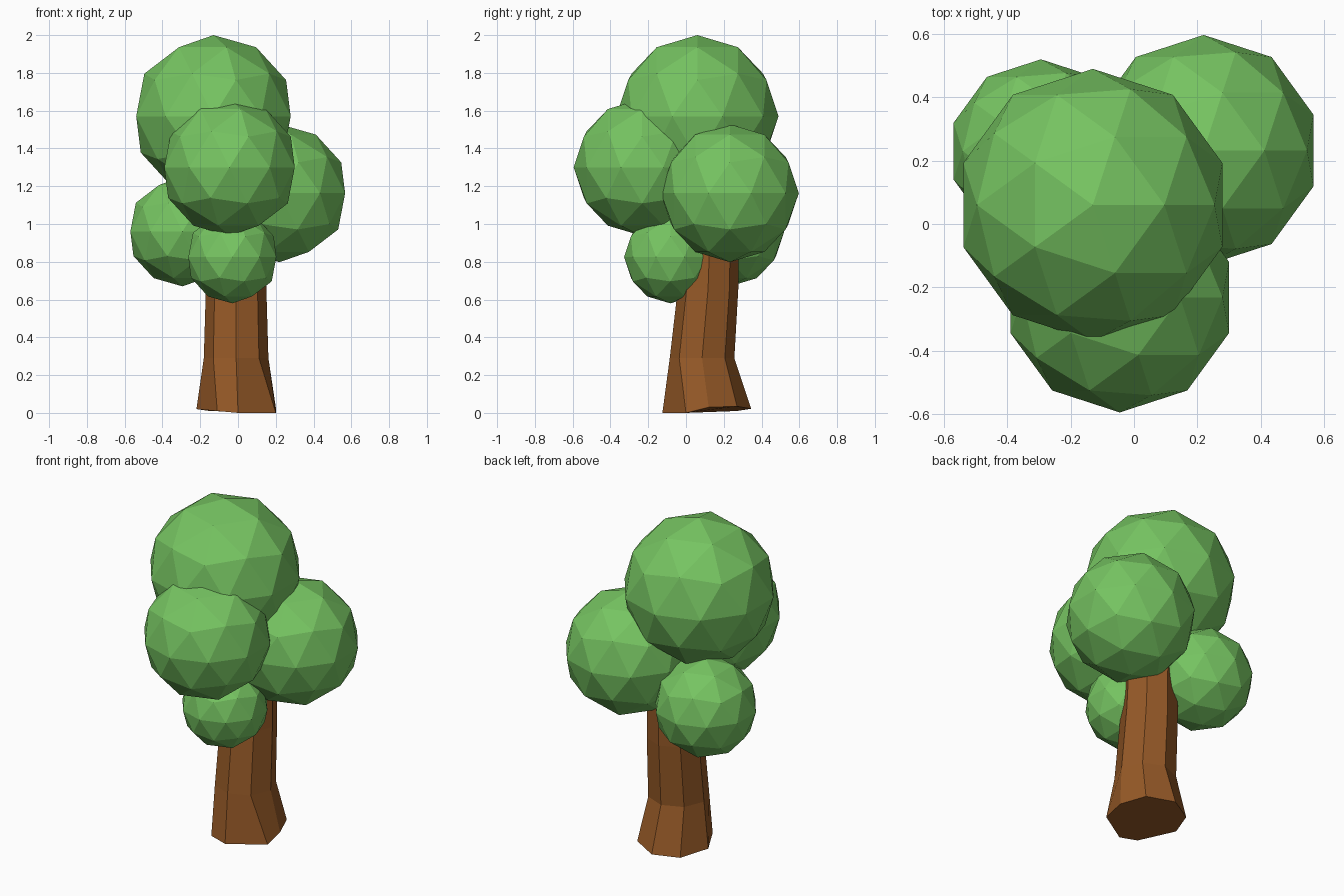
import bpy, bmesh, math

if "Cube" in bpy.data.objects:
    bpy.data.objects.remove(bpy.data.objects["Cube"])


def material(name, color):
    m = bpy.data.materials.new(name)
    m.diffuse_color = (*color, 1)
    m.use_nodes = True
    m.node_tree.nodes["Principled BSDF"].inputs["Base Color"].default_value = m.diffuse_color
    return m


def add_object(name, bm, mat):
    bmesh.ops.recalc_face_normals(bm, faces=bm.faces)
    mesh = bpy.data.meshes.new(name)
    bm.to_mesh(mesh)
    bm.free()
    mesh.materials.append(mat)
    obj = bpy.data.objects.new(name, mesh)
    bpy.context.collection.objects.link(obj)
    return obj


leaf = material("leaf_green", (0.18, 0.55, 0.12))
bark = material("bark_brown", (0.30, 0.10, 0.02))

# Foliage: low-poly balls (name, centre, radius)
balls = [
    ("crown_top", (-0.13, 0.06, 1.57), 0.43),
    ("crown_front", (-0.045, -0.232, 1.30), 0.363),
    ("crown_right", (0.22, 0.232, 1.163), 0.365),
    ("crown_left", (-0.294, 0.23, 0.96), 0.29),
    ("crown_lower_front", (-0.03, -0.083, 0.825), 0.245),
]
for name, centre, radius in balls:
    bm = bmesh.new()
    bmesh.ops.create_icosphere(bm, subdivisions=2, radius=radius)
    add_object(name, bm, leaf).location = centre

# Trunk: uneven flared foot, then eight-sided rings up into the foliage
foot = [(0, -0.125, 0), (0.20, 0, 0), (0.20, 0.12, 0.03), (0.14, 0.27, 0.035),
        (-0.01, 0.345, 0.022), (-0.15, 0.27, 0.01), (-0.22, 0.10, 0.02), (-0.11, -0.10, 0.01)]
rings = [(0.085, 0.29, 0.171), (0.117, 0.66, 0.16), (0.135, 1.2, 0.145)]
bm = bmesh.new()
loops = [[bm.verts.new(p) for p in foot]]
for cy, z, r in rings:
    angles = [-math.pi / 2 + i * math.pi / 4 for i in range(8)]
    loops.append([bm.verts.new((-0.01 + r * math.cos(a), cy + r * math.sin(a), z)) for a in angles])
for low, high in zip(loops, loops[1:]):
    for i in range(8):
        j = (i + 1) % 8
        bm.faces.new((low[i], low[j], high[j], high[i]))
bm.faces.new(loops[0])
bm.faces.new(loops[-1])
add_object("trunk", bm, bark)
